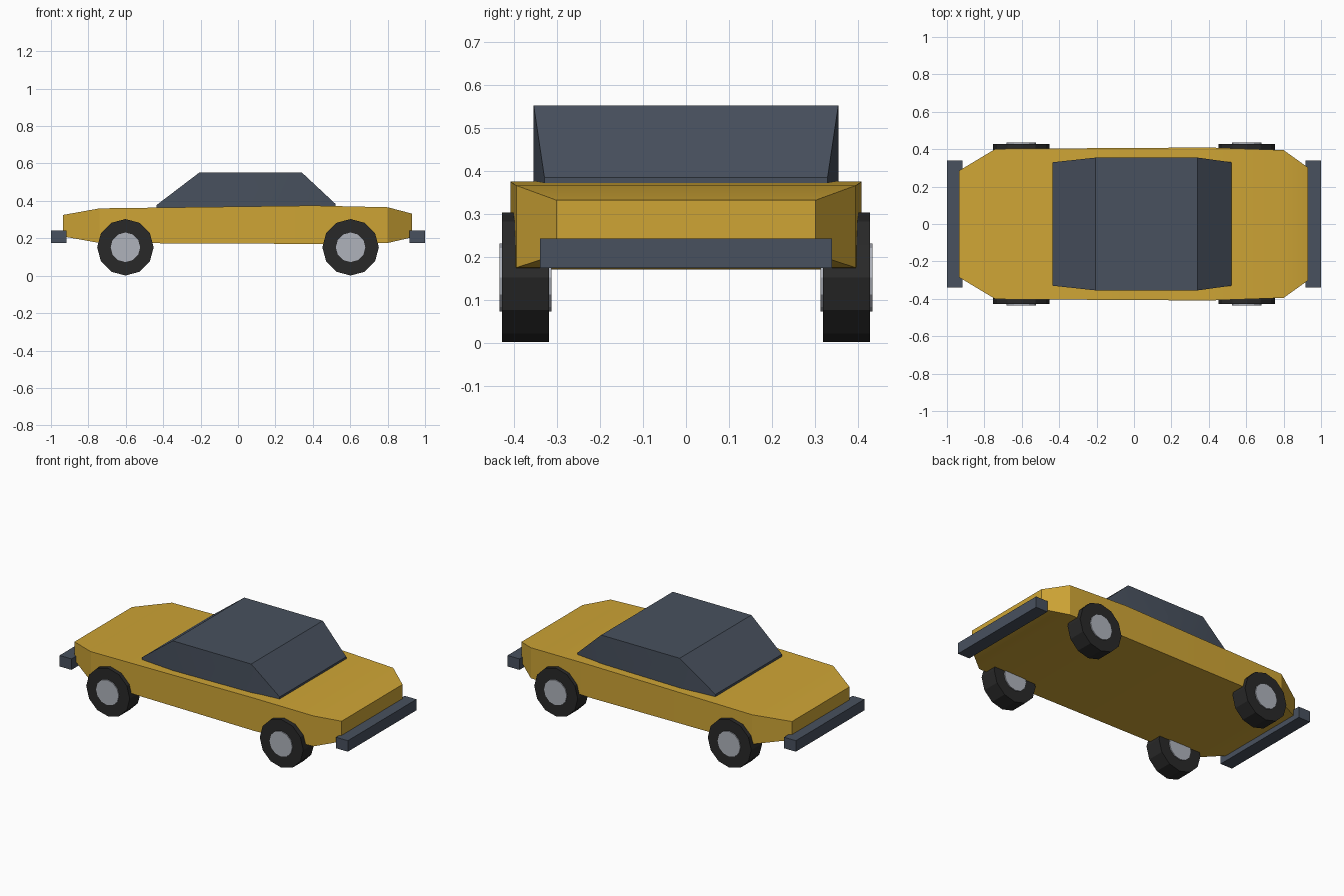
import bpy
import math

cube = bpy.data.objects.get("Cube")
if cube:
    bpy.data.objects.remove(cube, do_unlink=True)


def material(name, rgb):
    mat = bpy.data.materials.new(name)
    mat.use_nodes = True
    mat.diffuse_color = (*rgb, 1)
    mat.node_tree.nodes["Principled BSDF"].inputs["Base Color"].default_value = (*rgb, 1)
    return mat


yellow = material("mustard yellow", (0.62, 0.375, 0.036))
slate = material("slate grey", (0.065, 0.082, 0.112))
rubber = material("tyre black", (0.022, 0.022, 0.022))
silver = material("hub silver", (0.43, 0.45, 0.50))


def finish(obj, name, mat):
    obj.name = name
    obj.data.materials.append(mat)
    bpy.ops.object.select_all(action="DESELECT")
    obj.select_set(True)
    bpy.context.view_layer.objects.active = obj
    bpy.ops.object.shade_smooth_by_angle(angle=math.radians(28))


def loft(name, stations, mat):
    """Skin rectangular sections given as (x, bottom, top, half width)."""
    verts, faces = [], []
    for x, low, high, w in stations:
        verts += [(x, -w, low), (x, w, low), (x, w, high), (x, -w, high)]
    for s in range(0, len(verts) - 4, 4):
        for i in range(4):
            j = (i + 1) % 4
            faces.append((s + i, s + 4 + i, s + 4 + j, s + j))
    n = len(verts)
    faces += [(0, 1, 2, 3), (n - 1, n - 2, n - 3, n - 4)]
    faces = [f[::-1] for f in faces]
    mesh = bpy.data.meshes.new(name)
    mesh.from_pydata(verts, [], faces)
    obj = bpy.data.objects.new(name, mesh)
    bpy.context.collection.objects.link(obj)
    finish(obj, name, mat)


def disc(name, x, y, radius, depth, mat):
    bpy.ops.mesh.primitive_cylinder_add(
        vertices=12, radius=radius, depth=depth,
        location=(x, y, 0.152), rotation=(math.pi / 2, 0, 0))
    finish(bpy.context.object, name, mat)


# Hull, tapered at both ends
loft("body", [(-0.935, 0.21, 0.325, 0.285),
              (-0.74, 0.175, 0.36, 0.402),
              (0.40, 0.17, 0.375, 0.409),
              (0.80, 0.175, 0.366, 0.395),
              (0.93, 0.205, 0.332, 0.302)], yellow)

# Glasshouse with sloping screens
loft("cabin", [(-0.435, 0.35, 0.378, 0.33),
               (-0.205, 0.35, 0.553, 0.355),
               (0.34, 0.35, 0.553, 0.355),
               (0.52, 0.35, 0.385, 0.33)], slate)

# Bumpers at both ends
for end, side in (("nose", 1), ("tail", -1)):
    inner, outer = sorted((side * 0.918, side))
    loft(end + "_bumper", [(inner, 0.174, 0.243, 0.34),
                           (outer, 0.174, 0.243, 0.34)], slate)

# Four wheels, each a tyre with a hub running through it
for end, x in (("nose", 0.602), ("tail", -0.602)):
    for side, y in (("near", -0.374), ("far", 0.374)):
        disc(f"{end}_{side}_tyre", x, y, 0.151, 0.109, rubber)
        disc(f"{end}_{side}_hub", x, y, 0.079, 0.121, silver)
